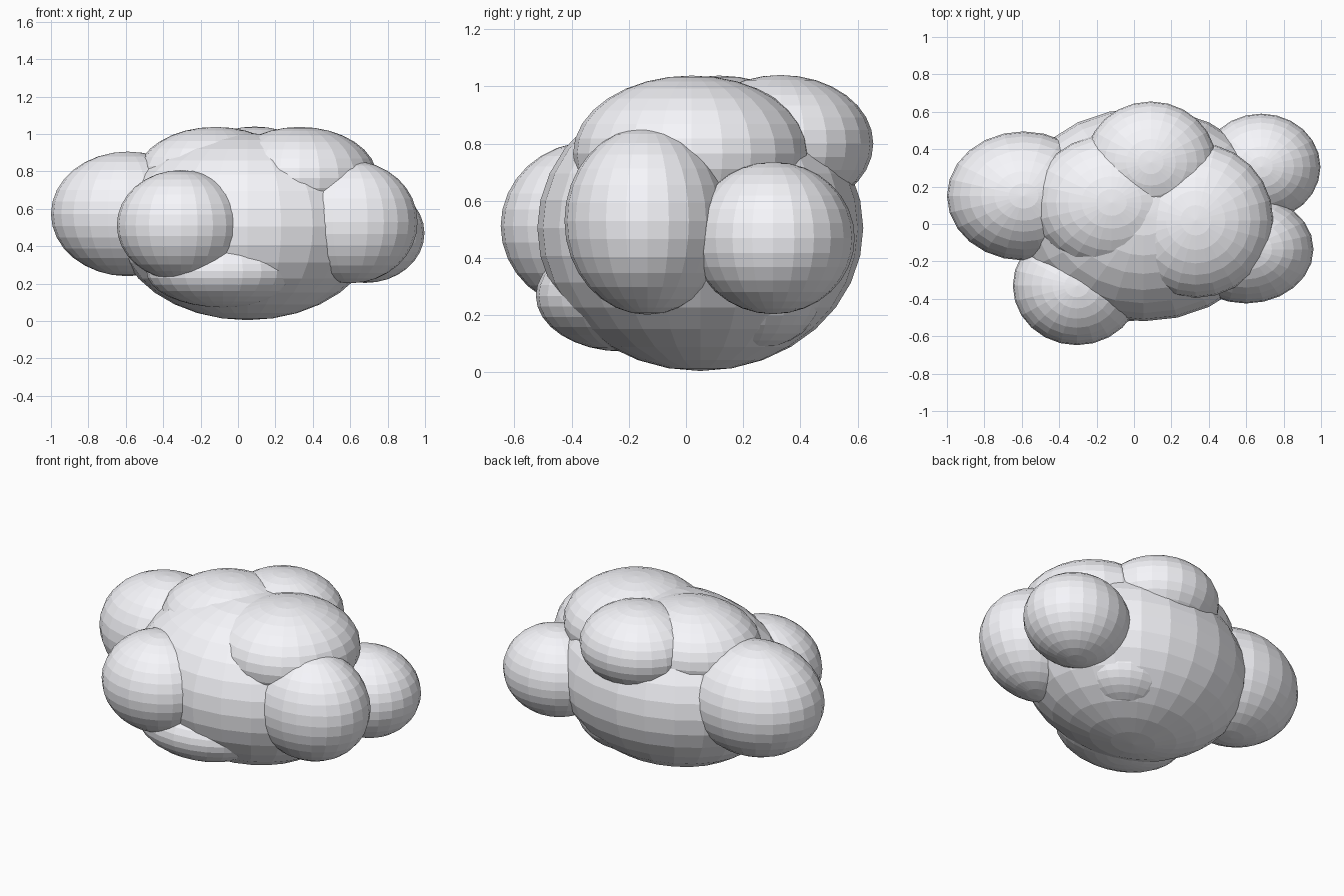
import bpy

if "Cube" in bpy.data.objects:
    bpy.data.objects.remove(bpy.data.objects["Cube"])

# Bright, faintly cool white
white = bpy.data.materials.new("cloud_white")
white.diffuse_color = (0.93, 0.93, 0.97, 1)
white.use_nodes = True
white.node_tree.nodes["Principled BSDF"].inputs["Base Color"].default_value = white.diffuse_color


def puff(name, center, radii):
    """Flat-faced ellipsoid lobe of the cloud."""
    bpy.ops.mesh.primitive_uv_sphere_add(segments=24, ring_count=16, radius=1, location=center)
    ob = bpy.context.object
    ob.name = name
    ob.scale = radii
    bpy.ops.object.transform_apply(location=False, rotation=False, scale=True)
    ob.data.materials.append(white)
    return ob


# Central mass, then side, top and underside lobes
puff("cloud_body", (0.05, 0.05, 0.505), (0.70, 0.57, 0.50))

puff("left_puff", (-0.59, 0.15, 0.573), (0.41, 0.345, 0.333))
puff("front_left_puff", (-0.305, -0.33, 0.512), (0.343, 0.318, 0.295))
puff("front_right_puff", (0.60, -0.135, 0.53), (0.36, 0.29, 0.328))
puff("back_right_puff", (0.68, 0.305, 0.47), (0.317, 0.285, 0.266))

puff("top_left_puff", (-0.12, 0.115, 0.777), (0.42, 0.365, 0.261))
puff("top_right_puff", (0.33, 0.02, 0.765), (0.415, 0.415, 0.273))
puff("top_back_puff", (0.09, 0.33, 0.80), (0.35, 0.325, 0.24))

puff("lower_front_puff", (-0.08, -0.22, 0.268), (0.41, 0.305, 0.195))
puff("lower_back_puff", (0.24, 0.22, 0.275), (0.31, 0.26, 0.197))
